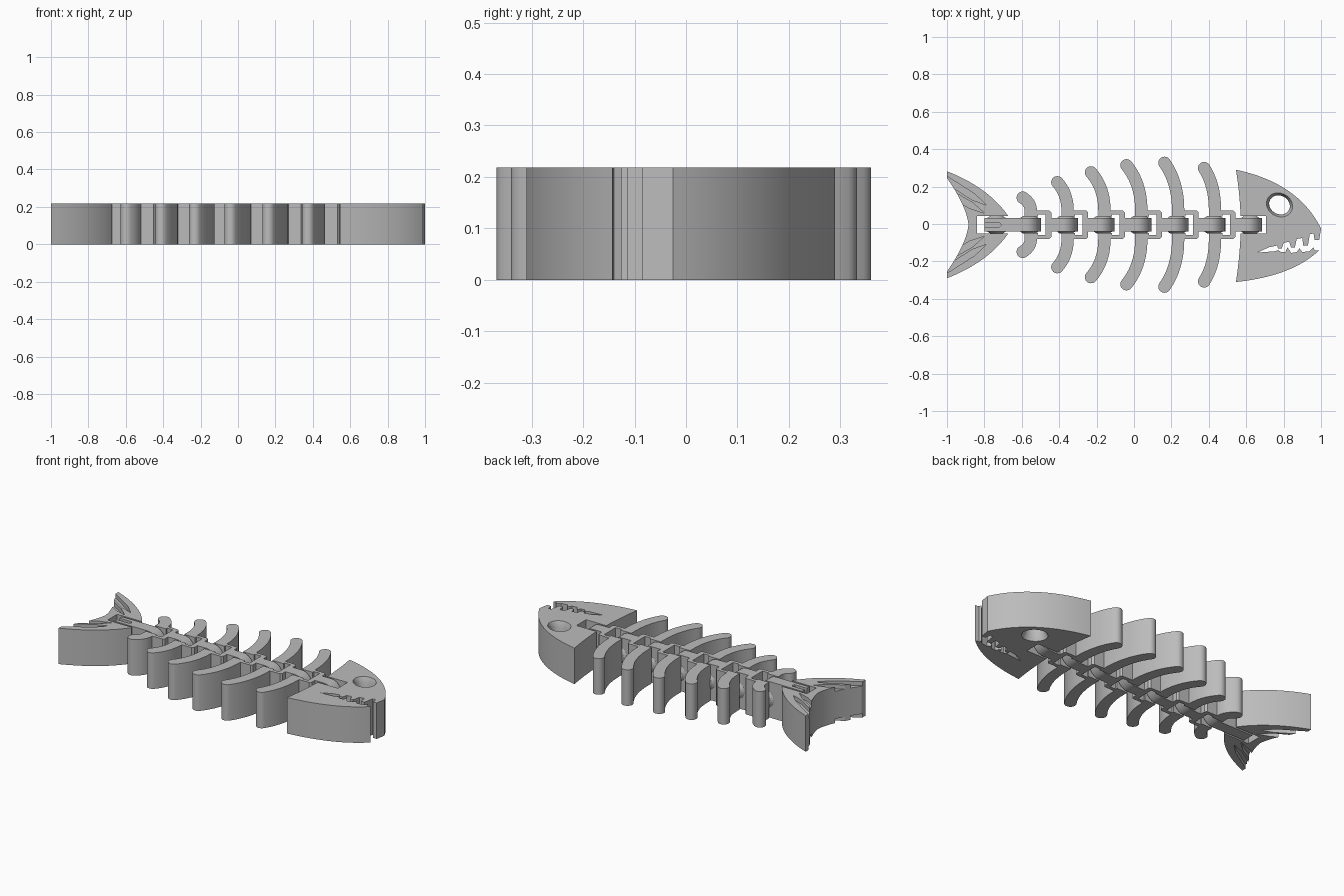
import bpy, bmesh, math
from mathutils import Vector, Matrix

H = 0.218        # thickness of the whole model
YC = -0.004      # spine centre line
PITCH = 0.197    # distance between joints
FIRST = -0.497   # end of the first spine bar

if "Cube" in bpy.data.objects:
    bpy.data.objects.remove(bpy.data.objects["Cube"])

grey = bpy.data.materials.new("bone_grey")
grey.use_nodes = True
grey.diffuse_color = (0.5, 0.5, 0.5, 1)
grey.node_tree.nodes["Principled BSDF"].inputs["Base Color"].default_value = (0.5, 0.5, 0.5, 1)


def make(name, bm):
    bmesh.ops.recalc_face_normals(bm, faces=bm.faces)
    mesh = bpy.data.meshes.new(name)
    bm.to_mesh(mesh)
    bm.free()
    obj = bpy.data.objects.new(name, mesh)
    bpy.context.collection.objects.link(obj)
    mesh.materials.append(grey)
    return obj


def prism(name, points, direction):
    bm = bmesh.new()
    face = bm.faces.new([bm.verts.new(p) for p in points])
    new = bmesh.ops.extrude_face_region(bm, geom=[face])["geom"]
    verts = [v for v in new if isinstance(v, bmesh.types.BMVert)]
    bmesh.ops.translate(bm, verts=verts, vec=direction)
    return make(name, bm)


def slab(name, outline, z0=0, z1=H, dy=0):
    return prism(name, [(x, y + dy, z0) for x, y in outline], (0, 0, z1 - z0))


def activate(obj):
    bpy.ops.object.select_all(action='DESELECT')
    obj.select_set(True)
    bpy.context.view_layer.objects.active = obj


def smooth(obj):
    activate(obj)
    bpy.ops.object.shade_smooth_by_angle(angle=math.radians(30))


def cut(obj, cutter):
    mod = obj.modifiers.new("cut", 'BOOLEAN')
    mod.operation = 'DIFFERENCE'
    mod.solver = 'EXACT'
    mod.object = cutter
    activate(obj)
    bpy.ops.object.modifier_apply(modifier=mod.name)
    bpy.data.objects.remove(cutter)


def bend(a, c, b, n=14):
    """Quadratic curve from a to b pulled towards c."""
    a, b, c = Vector(a), Vector(b), Vector(c)
    pts = [a * (1 - t) ** 2 + c * 2 * t * (1 - t) + b * t * t
           for t in (i / n for i in range(n + 1))]
    return [tuple(p) for p in pts]


def mirrored(half):
    return half + [(x, -y) for x, y in reversed(half) if abs(y) > 1e-6]


def rib_outline(base, tip, w=0.033):
    """Left side, round cap and right side of one curved rib."""
    ctrl = (base[0], base[1] + 0.6 * (tip[1] - base[1]))
    path = [Vector(p) for p in bend(base, ctrl, tip, 10)]
    left, right = [], []
    for i, p in enumerate(path):
        d = (path[min(i + 1, 10)] - path[max(i - 1, 0)]).normalized()
        n = Vector((-d.y, d.x)) * w
        left.append(tuple(p + n))
        right.append(tuple(p - n))
    cap = [tuple(path[-1] + n * math.cos(a) + d * w * math.sin(a))
           for a in (math.pi * k / 10 for k in range(1, 10))]
    return left + cap + right[::-1]


def spine_bar(name, x0, x1, rx=0.08):
    """Bar along the spine with a rounded hinge end."""
    r = H / 2
    prof = [(x0, 0)] + [(x1 - rx + rx * math.cos(a), r + r * math.sin(a))
                        for a in (math.pi * (k / 20 - 0.5) for k in range(21))] + [(x0, H)]
    return prism(name, [(x, YC - 0.035, z) for x, z in prof], (0, 0.07, 0))


def hinge_pins(name, x):
    """Tapered pins on both sides of a bar."""
    bm = bmesh.new()
    for s in (-1, 1):
        m = Matrix.Translation((x, YC + s * 0.039, H / 2)) @ Matrix.Rotation(-s * math.pi / 2, 4, 'X')
        bmesh.ops.create_cone(bm, cap_ends=True, segments=24, radius1=0.055,
                              radius2=0.035, depth=0.014, matrix=m)
    smooth(make(name, bm))


# Rib segments: open bracket and a pair of ribs in one outline
ribs = [(-0.595, 0.178), (-0.41, 0.26), (-0.23, 0.313),
        (-0.04, 0.351), (0.163, 0.364), (0.375, 0.336)]
for i, (tip_x, length) in enumerate(ribs):
    e = FIRST + PITCH * i
    half = [(e + 0.025, 0.055), (e - 0.015, 0.055), (e - 0.015, 0.044), (e - 0.088, 0.044)]
    half += rib_outline((e - 0.055, 0.075), (tip_x, length - 0.033))
    half += [(e + 0.045, 0.075), (e + 0.055, 0.065)]
    smooth(slab(f"rib_segment_{i + 1}", mirrored(half), dy=YC))
    smooth(spine_bar(f"spine_bar_{i + 1}", e + 0.055, e + PITCH))

for i in range(len(ribs) + 1):
    hinge_pins(f"hinge_pins_{i + 1}", FIRST + PITCH * i - 0.063)

# Tail fin with a slot for the first bar
fin = [(-0.84, 0.046), (-0.675, 0.046)]
fin += bend((-0.675, 0.05), (-0.78, 0.2), (-1.0, 0.286))
fin += bend((-1.0, 0.25), (-0.895, 0.1), (-0.885, 0.0))
tail = slab("tail_fin", mirrored(fin), dy=YC)

# Tapered grooves on both faces of the fin
for a, b in (((-1.03, 0.258), (-0.79, 0.105)), ((-0.99, 0.172), (-0.80, 0.062))):
    a, b = Vector(a), Vector(b)
    d = (b - a).normalized()
    n = Vector((-d.y, d.x)) * 0.017
    strip = [tuple(p) for p in (a + n, b - d * 0.08 + n, b, b - d * 0.08 - n, a - n)]
    for s in (1, -1):
        for z in (0, H):
            cut(tail, slab("groove_cutter", [(x, y * s) for x, y in strip], z - 0.025, z + 0.025, YC))
smooth(tail)

# First bar, hinged in the tail, with a short groove on top
bar = spine_bar("tail_bar", -0.80, FIRST)
cut(bar, slab("groove_cutter", [(-0.80 + 0.09 * u, 0.012 * v) for u, v in
                                ((0, -1), (0.9, -1), (1, 0), (0.9, 1), (0, 1))],
              H - 0.02, H + 0.02, YC))
smooth(bar)
hinge_pins("tail_pins", -0.735)

# Head with toothed mouth and a slot for the last bar
end = FIRST + PITCH * len(ribs)
head_pts = bend((0.545, 0.29), (0.88, 0.22), (1.0, -0.025), 24)
head_pts += [(0.99, -0.085), (0.965, -0.085), (0.96, -0.05), (0.94, -0.055),
             (0.93, -0.115), (0.905, -0.115), (0.90, -0.075), (0.87, -0.08),
             (0.86, -0.125), (0.84, -0.125), (0.83, -0.095), (0.80, -0.10),
             (0.79, -0.13), (0.77, -0.13), (0.765, -0.115), (0.72, -0.125),
             (0.66, -0.153), (0.76, -0.145), (0.77, -0.138), (0.785, -0.15),
             (0.81, -0.15), (0.82, -0.125), (0.84, -0.155), (0.87, -0.15),
             (0.885, -0.13), (0.90, -0.15), (0.94, -0.145), (0.96, -0.125), (0.965, -0.14)]
head_pts += bend((0.988, -0.143), (0.84, -0.28), (0.545, -0.31), 20)
head_pts += bend((0.545, -0.31), (0.565, -0.18), (0.57, YC - 0.046), 8)[1:]
head_pts += [(end + 0.02, YC - 0.046), (end + 0.02, YC + 0.046)]
head_pts += bend((0.57, YC + 0.046), (0.565, 0.17), (0.545, 0.29), 8)[:-1]
head = slab("head", head_pts)

# Oval eye hole, flared at both faces
bm = bmesh.new()
rings = []
for z, r in ((-0.02, 0.076), (0, 0.072), (0.03, 0.057), (H - 0.03, 0.057), (H, 0.072), (H + 0.02, 0.076)):
    ring = []
    for k in range(40):
        t = 2 * math.pi * k / 40
        p = Matrix.Rotation(-0.5, 2) @ Vector((r * math.cos(t), 0.86 * r * math.sin(t)))
        ring.append(bm.verts.new((0.778 + p.x, 0.102 + p.y, z)))
    rings.append(ring)
for lo, hi in zip(rings, rings[1:]):
    for k in range(40):
        bm.faces.new((lo[k], lo[(k + 1) % 40], hi[(k + 1) % 40], hi[k]))
bm.faces.new(rings[0])
bm.faces.new(rings[-1])
cut(head, make("eye_cutter", bm))
smooth(head)
